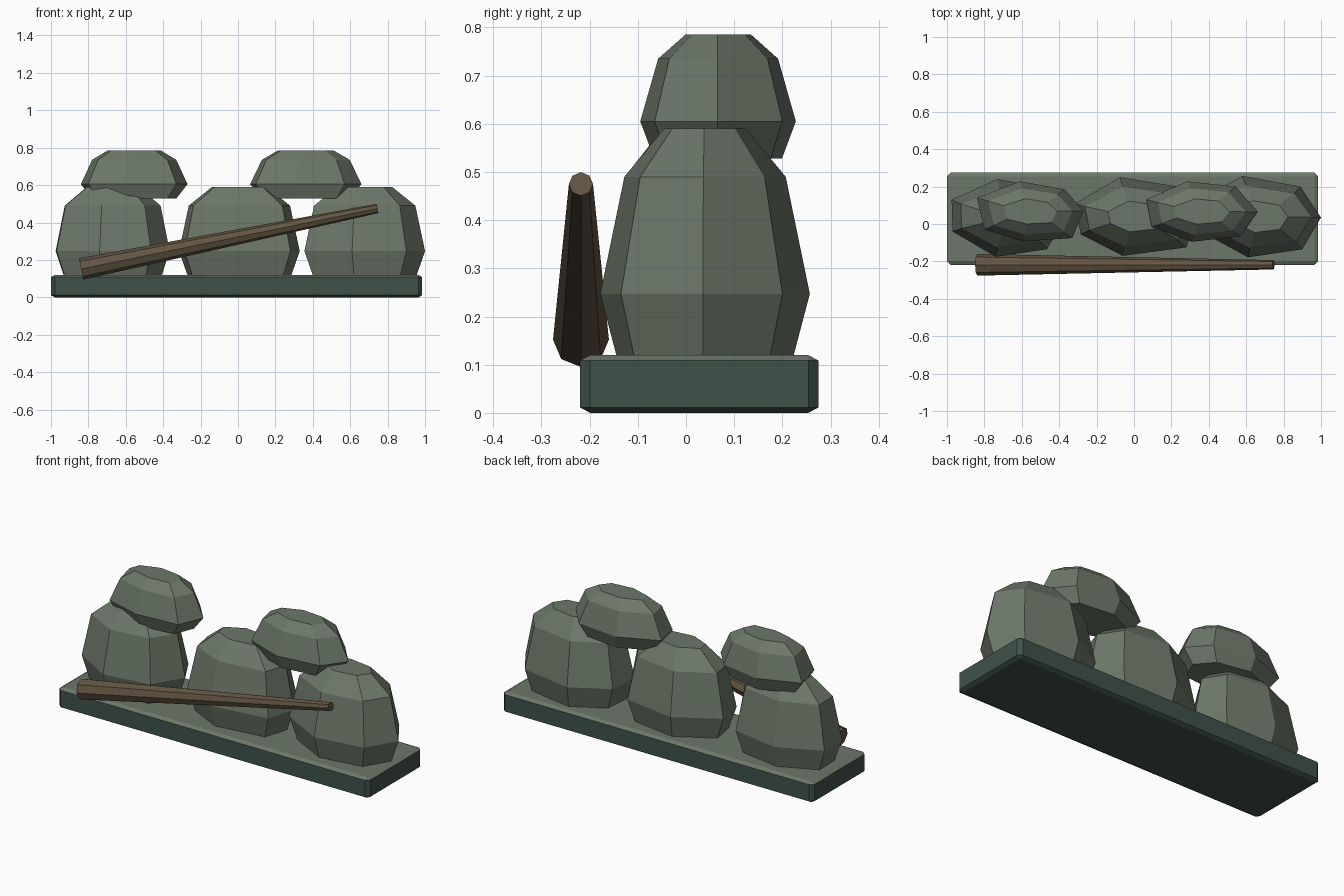
import bpy, bmesh
from mathutils import Vector

if "Cube" in bpy.data.objects:
    bpy.data.objects.remove(bpy.data.objects["Cube"])


def material(name, rgb):
    m = bpy.data.materials.new(name)
    m.diffuse_color = (*rgb, 1)
    m.use_nodes = True
    m.node_tree.nodes["Principled BSDF"].inputs["Base Color"].default_value = m.diffuse_color
    return m


STONE = material("stone", (0.15, 0.185, 0.14))
DARK = material("dark_stone", (0.05, 0.083, 0.068))
WOOD = material("wood", (0.125, 0.09, 0.055))


def finish(name, bm, *mats):
    bmesh.ops.recalc_face_normals(bm, faces=bm.faces)
    mesh = bpy.data.meshes.new(name)
    bm.to_mesh(mesh)
    bm.free()
    for m in mats:
        mesh.materials.append(m)
    ob = bpy.data.objects.new(name, mesh)
    bpy.context.collection.objects.link(ob)
    return ob


def rock(name, outline, rings):
    """Loft an irregular outline through rings of (z, x scale, y scale)."""
    n = len(outline)
    xs, ys = zip(*outline)
    cx, cy = (min(xs) + max(xs)) / 2, (min(ys) + max(ys)) / 2
    bm = bmesh.new()
    loops = [[bm.verts.new((cx + (x - cx) * sx, cy + (y - cy) * sy, z))
              for x, y in outline] for z, sx, sy in rings]
    for a, b in zip(loops, loops[1:]):
        for i in range(n):
            j = (i + 1) % n
            bm.faces.new((a[i], a[j], b[j], b[i]))
    bm.faces.new(loops[0][::-1])
    bm.faces.new(loops[-1])
    return finish(name, bm, STONE)


# Base slab: bevelled box flattened in z, with a lighter top
bm = bmesh.new()
bmesh.ops.create_cube(bm, size=1)
bmesh.ops.scale(bm, vec=(1.985, 0.495, 0.22), verts=bm.verts)
bmesh.ops.bevel(bm, geom=bm.edges[:], offset=0.021, segments=1,
                profile=0.5, affect='EDGES')
bmesh.ops.scale(bm, vec=(1, 1, 0.12 / 0.22), verts=bm.verts)
bmesh.ops.translate(bm, vec=(-0.0075, 0.0275, 0.06), verts=bm.verts)
bm.normal_update()
for f in bm.faces:
    f.material_index = 1 if f.normal.z > 0.3 else 0
finish("base_slab", bm, DARK, STONE)

# Three standing boulders
BOULDER = [(0.09, 0.83, 0.81), (0.247, 1, 1), (0.49, 0.84, 0.77), (0.59, 0.455, 0.39)]
rock("boulder_left", [(-0.365, 0.04), (-0.45, 0.19), (-0.73, 0.24), (-0.975, 0.13),
                      (-0.97, -0.04), (-0.74, -0.175), (-0.465, -0.135)], BOULDER)
rock("boulder_middle", [(0.33, 0.04), (0.235, 0.2), (-0.075, 0.25), (-0.315, 0.11),
                        (-0.285, -0.055), (-0.06, -0.17), (0.28, -0.125)], BOULDER)
rock("boulder_right", [(1.0, 0.035), (0.89, 0.2), (0.58, 0.257), (0.37, 0.14),
                       (0.355, -0.04), (0.61, -0.178), (0.9, -0.135)], BOULDER)

# Two flatter stones on top
CAP = [(0.528, 0.79, 0.82), (0.605, 1, 1), (0.735, 0.79, 0.77), (0.785, 0.5, 0.42)]
rock("top_stone_left", [(-0.27, 0.07), (-0.37, 0.185), (-0.61, 0.228), (-0.84, 0.14),
                        (-0.8, -0.03), (-0.59, -0.093), (-0.33, -0.075)], CAP)
rock("top_stone_right", [(0.66, 0.065), (0.545, 0.2), (0.285, 0.228), (0.065, 0.13),
                         (0.095, -0.015), (0.31, -0.095), (0.57, -0.065)], CAP)

# Tapered octagonal pole leaning across the front
a, b = Vector((-0.838, -0.218, 0.152)), Vector((0.746, -0.218, 0.475))
bm = bmesh.new()
bmesh.ops.create_cone(bm, cap_ends=True, segments=8, radius1=0.058,
                      radius2=0.025, depth=(b - a).length)
pole = finish("leaning_pole", bm, WOOD)
pole.location = (a + b) / 2
pole.rotation_euler = (b - a).to_track_quat('Z', 'Y').to_euler()
